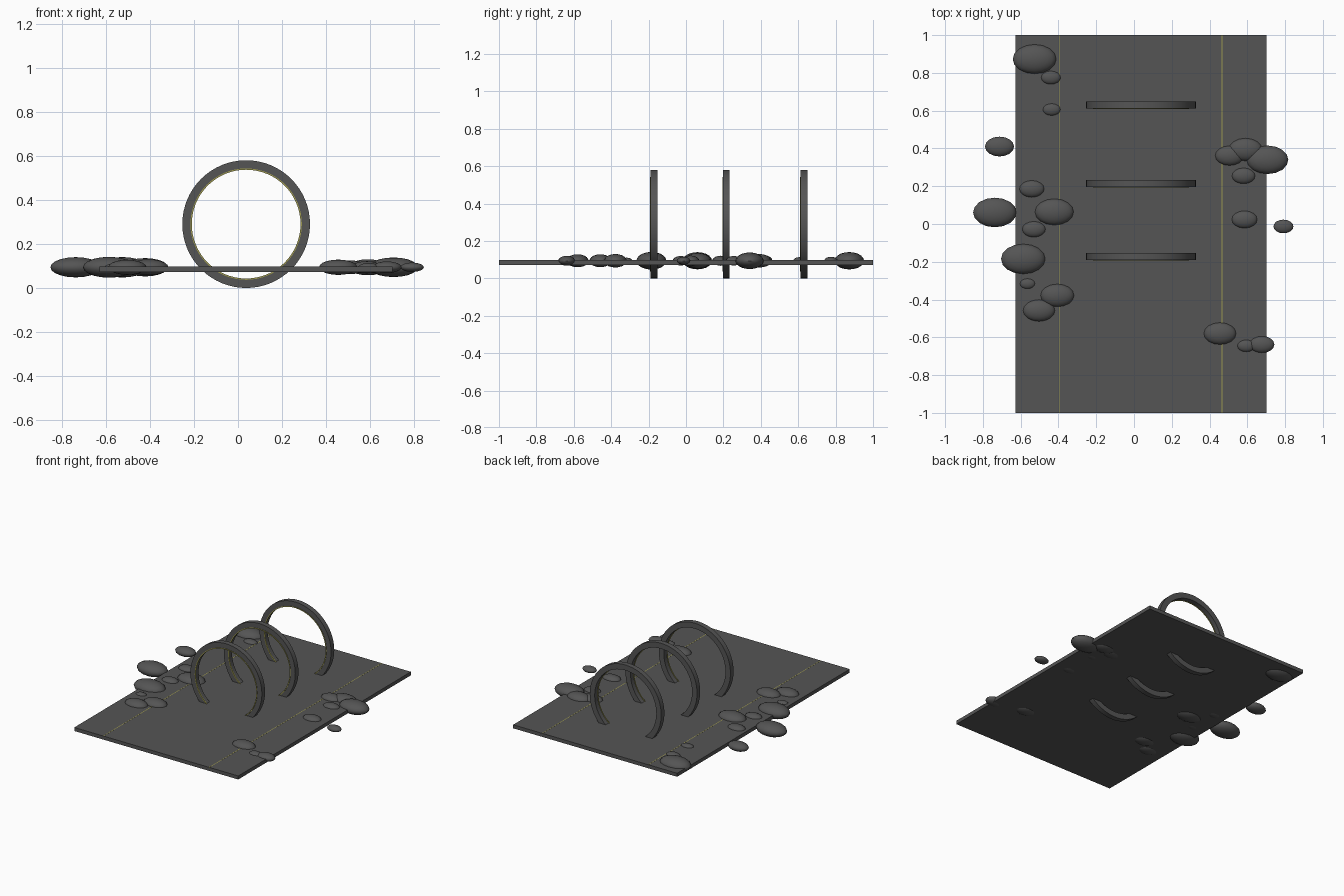
import bpy, bmesh, math

if "Cube" in bpy.data.objects:
    bpy.data.objects.remove(bpy.data.objects["Cube"])


def material(name, rgb):
    m = bpy.data.materials.new(name)
    m.diffuse_color = (*rgb, 1)
    m.use_nodes = True
    m.node_tree.nodes["Principled BSDF"].inputs["Base Color"].default_value = m.diffuse_color
    return m


DARK = material("dark_grey", (0.09, 0.09, 0.09))
GLOW = material("dim_yellow", (0.35, 0.33, 0.08))
CX = 0.037  # centre line of the walkway


def finish(name, mat, smooth=True):
    ob = bpy.context.object
    ob.name = name
    ob.data.materials.append(mat)
    if smooth:
        bpy.ops.object.shade_smooth_by_angle(angle=math.radians(40))
    return ob


def box(name, loc, size, mat):
    bpy.ops.mesh.primitive_cube_add(size=1, location=loc)
    bpy.context.object.scale = size
    bpy.ops.object.transform_apply(location=False, rotation=False, scale=True)
    return finish(name, mat, False)


def ring(name, y, outer, inner, depth, mat, n=64):
    # rectangular section swept round the y axis
    bm = bmesh.new()
    section = [(inner, -depth / 2), (outer, -depth / 2),
               (outer, depth / 2), (inner, depth / 2)]
    loops = []
    for i in range(n):
        a = 2 * math.pi * i / n
        loops.append([bm.verts.new((r * math.cos(a), d, r * math.sin(a)))
                      for r, d in section])
    for i in range(n):
        p, q = loops[i], loops[(i + 1) % n]
        for k in range(4):
            j = (k + 1) % 4
            bm.faces.new((p[k], p[j], q[j], q[k]))
    bmesh.ops.recalc_face_normals(bm, faces=bm.faces)
    me = bpy.data.meshes.new(name)
    bm.to_mesh(me)
    bm.free()
    ob = bpy.data.objects.new(name, me)
    ob.location = (CX, y, 0.29)
    bpy.context.collection.objects.link(ob)
    bpy.ops.object.select_all(action='DESELECT')
    ob.select_set(True)
    bpy.context.view_layer.objects.active = ob
    return finish(name, mat)


# Floor slab with two thin edge lines
box("floor_slab", (CX, 0, 0.085), (1.33, 2, 0.026), DARK)
for side, s in (("left", -1), ("right", 1)):
    box("floor_line_" + side, (CX + s * 0.43, 0, 0.0965), (0.005, 2, 0.004), GLOW)

# Arch rings sunk through the floor, each with a thin inner trim at the front
for i, y in enumerate((-0.172, 0.215, 0.630)):
    ring(f"arch_ring_{i + 1}", y, 0.29, 0.25, 0.037, DARK)
    ring(f"arch_trim_{i + 1}", y - 0.018, 0.253, 0.247, 0.006, GLOW)

# Flattened boulders along both sides: x, y, half width
rocks_left = [(-.526, .873, .116), (-.44, .775, .053), (-.436, .606, .048),
              (-.712, .41, .077), (-.541, .186, .067), (-.737, .061, .115),
              (-.422, .064, .104), (-.53, -.028, .063), (-.586, -.185, .118),
              (-.564, -.316, .041), (-.406, -.378, .09), (-.503, -.458, .086)]
rocks_right = [(.506, .362, .078), (.59, .394, .09), (.706, .34, .111),
               (.58, .255, .063), (.585, .024, .069), (.791, -.013, .053),
               (.455, -.58, .087), (.594, -.645, .048), (.677, -.638, .066)]
for side, rocks in (("left", rocks_left), ("right", rocks_right)):
    for i, (x, y, r) in enumerate(rocks):
        bpy.ops.mesh.primitive_uv_sphere_add(segments=16, ring_count=10, radius=1,
                                             location=(x, y, 0.094))
        bpy.context.object.scale = (r, r * 0.68, r * 0.4)
        bpy.ops.object.transform_apply(location=False, rotation=False, scale=True)
        finish(f"rock_{side}_{i + 1}", DARK)
